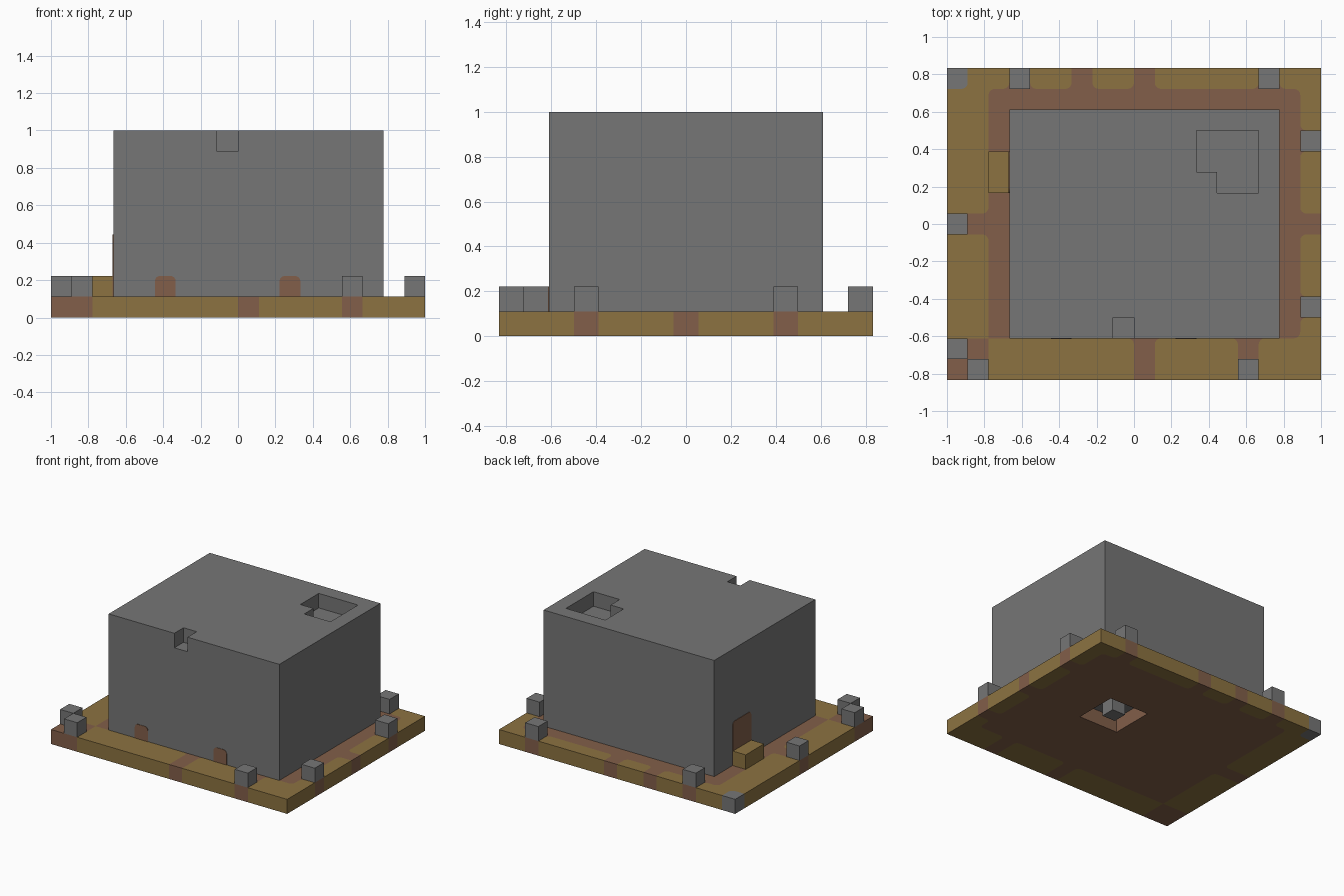
import bpy, bmesh, math
from mathutils import Vector

U = 1 / 9            # size of one block
NX, NY = 18, 15      # base size in blocks

cube = bpy.data.objects.get("Cube")
if cube:
    bpy.data.objects.remove(cube, do_unlink=True)


def material(name, rgb):
    m = bpy.data.materials.new(name)
    m.use_nodes = True
    m.diffuse_color = (*rgb, 1)
    m.node_tree.nodes["Principled BSDF"].inputs["Base Color"].default_value = (*rgb, 1)
    return m


STONE = material("stone_grey", (0.18, 0.18, 0.18))
MOSS = material("moss_tan", (0.262, 0.171, 0.053))
EARTH = material("earth_brown", (0.223, 0.114, 0.067))
MATS = [STONE, MOSS, EARTH]


def place(i, j, k):
    """Block coordinates to world position."""
    return Vector(((i - NX / 2) * U, (j - NY / 2) * U, k * U))


def finish(name, bm, mats):
    mesh = bpy.data.meshes.new(name)
    bm.to_mesh(mesh)
    bm.free()
    for m in mats:
        mesh.materials.append(m)
    obj = bpy.data.objects.new(name, mesh)
    bpy.context.collection.objects.link(obj)
    return obj


def prism(name, outline, k0, k1, mat):
    """Upright prism from a counter-clockwise outline in blocks."""
    bm = bmesh.new()
    low = [bm.verts.new(place(i, j, k0)) for i, j in outline]
    high = [bm.verts.new(place(i, j, k1)) for i, j in outline]
    bm.faces.new(low[::-1])
    bm.faces.new(high)
    for a in range(len(low)):
        b = (a + 1) % len(low)
        bm.faces.new((low[a], low[b], high[b], high[a]))
    return finish(name, bm, [mat])


def rect(i0, j0, i1, j1):
    return [(i0, j0), (i1, j0), (i1, j1), (i0, j1)]


# Base colour rule, by block
PATHS = {(0, 0), (1, 0), (0, 1), (1, 1), (9, 0), (9, 1), (14, 0), (14, 1),
         (0, 7), (1, 7), (17, 3), (17, 7), (17, 11),
         (3, 14), (6, 14), (9, 14), (15, 14)}


def colour(i, j):
    if (i, j) == (0, NY - 1):
        return 0
    if (2 <= i <= 16 and 2 <= j <= 13) or (i, j) in PATHS:
        return 2
    return 1


def in_grid(i, j):
    return 0 <= i < NX and 0 <= j < NY


def in_pit(i, j):
    return 10 <= i < 13 and 7 <= j < 10


def under_house(i, j):
    return 3 <= i < 16 and 2 <= j < 13


def corner_colour(i, j, sx, sy):
    """Colour that rounds off a block corner, or None."""
    around = [(i + sx, j), (i, j + sy), (i + sx, j + sy)]
    if not all(in_grid(*c) for c in around):
        return None
    found = {colour(*c) for c in around}
    if len(found) == 1 and colour(i, j) not in found:
        return found.pop()


def base():
    bm = bmesh.new()
    r = 0.3

    def face(points, k, mat):
        f = bm.faces.new([bm.verts.new(place(x, y, k)) for x, y in points[::1 if k else -1]])
        f.material_index = mat

    def cap(i, j, k):
        outline = []
        for n, (sx, sy) in enumerate(((-1, -1), (1, -1), (1, 1), (-1, 1))):
            x, y = i + (sx + 1) / 2, j + (sy + 1) / 2
            other = corner_colour(i, j, sx, sy)
            if other is None:
                outline.append((x, y))
                continue
            start = math.pi + n * math.pi / 2
            arc = [(x - sx * r + r * math.cos(start + t * math.pi / 8),
                    y - sy * r + r * math.sin(start + t * math.pi / 8)) for t in range(5)]
            outline += arc
            face([(x, y)] + arc[::-1], k, other)
        face(outline, k, colour(i, j))

    for i in range(NX):
        for j in range(NY):
            if in_pit(i, j):
                continue
            cap(i, j, 0)
            if not under_house(i, j):
                cap(i, j, 1)
            # Walls on the rim and around the pit
            corners = rect(i, j, i + 1, j + 1)
            for n, (dx, dy) in enumerate(((0, -1), (1, 0), (0, 1), (-1, 0))):
                if in_grid(i + dx, j + dy) and not in_pit(i + dx, j + dy):
                    continue
                a, b = corners[n], corners[(n + 1) % 4]
                f = bm.faces.new([bm.verts.new(place(*p)) for p in
                                  ((*a, 0), (*b, 0), (*b, 1), (*a, 1))])
                f.material_index = colour(i, j)
    bmesh.ops.remove_doubles(bm, verts=bm.verts, dist=0.0001)
    finish("base", bm, MATS)


base()

# House body with a notch and a stepped recess in its roof
house = prism("house_body", rect(3, 2, 16, 13), 1, 9, STONE)
cutters = [
    prism("notch_cutter", rect(8, 1, 9, 3), 8, 10, STONE),
    prism("recess_cutter", [(13, 9), (15, 9), (15, 12), (12, 12), (12, 10), (13, 10)],
          8, 10, STONE)]
bpy.context.view_layer.objects.active = house
for c in cutters:
    c.hide_render = True
    mod = house.modifiers.new("cut", 'BOOLEAN')
    mod.operation = 'DIFFERENCE'
    mod.solver = 'EXACT'
    mod.object = c
    bpy.ops.object.modifier_apply(modifier=mod.name)
    bpy.data.objects.remove(c, do_unlink=True)


def patch(name, origin, across, out, width, height):
    """Thin brown plate with rounded top corners, on a house wall."""
    r = 0.25
    pts = [(0, 0), (width, 0)]
    for cx, start in ((width - r, 0), (r, math.pi / 2)):
        pts += [(cx + r * math.cos(start + t * math.pi / 8),
                 height - r + r * math.sin(start + t * math.pi / 8)) for t in range(5)]
    bm = bmesh.new()
    o, a, n = place(*origin), Vector(across) * U, Vector(out) * 0.003
    f = bm.faces.new([bm.verts.new(o + a * x + Vector((0, 0, z * U))) for x, z in pts])
    new = bmesh.ops.extrude_face_region(bm, geom=[f])["geom"]
    bmesh.ops.translate(bm, verts=[v for v in new if isinstance(v, bmesh.types.BMVert)], vec=n)
    bmesh.ops.recalc_face_normals(bm, faces=bm.faces)
    finish(name, bm, [EARTH])


# Painted patches and doorway
for n, i in enumerate((5, 11)):
    patch(f"front_patch_{n + 1}", (i, 2, 1), (1, 0, 0), (0, -1, 0), 1, 1)
patch("doorway", (3, 11, 1), (0, -1, 0), (-1, 0, 0), 2, 3)

# Doorstep, pit block and posts around the rim
prism("doorstep", rect(2, 9, 3, 11), 1, 2, MOSS)
prism("pit_block", rect(11, 8, 12, 9), 0, 1, STONE)
POSTS = [(0, 1), (1, 0), (14, 0), (0, 7), (17, 3), (17, 11), (3, 14), (15, 14)]
for n, (i, j) in enumerate(POSTS):
    prism(f"rim_post_{n + 1}", rect(i, j, i + 1, j + 1), 1, 2, STONE)
